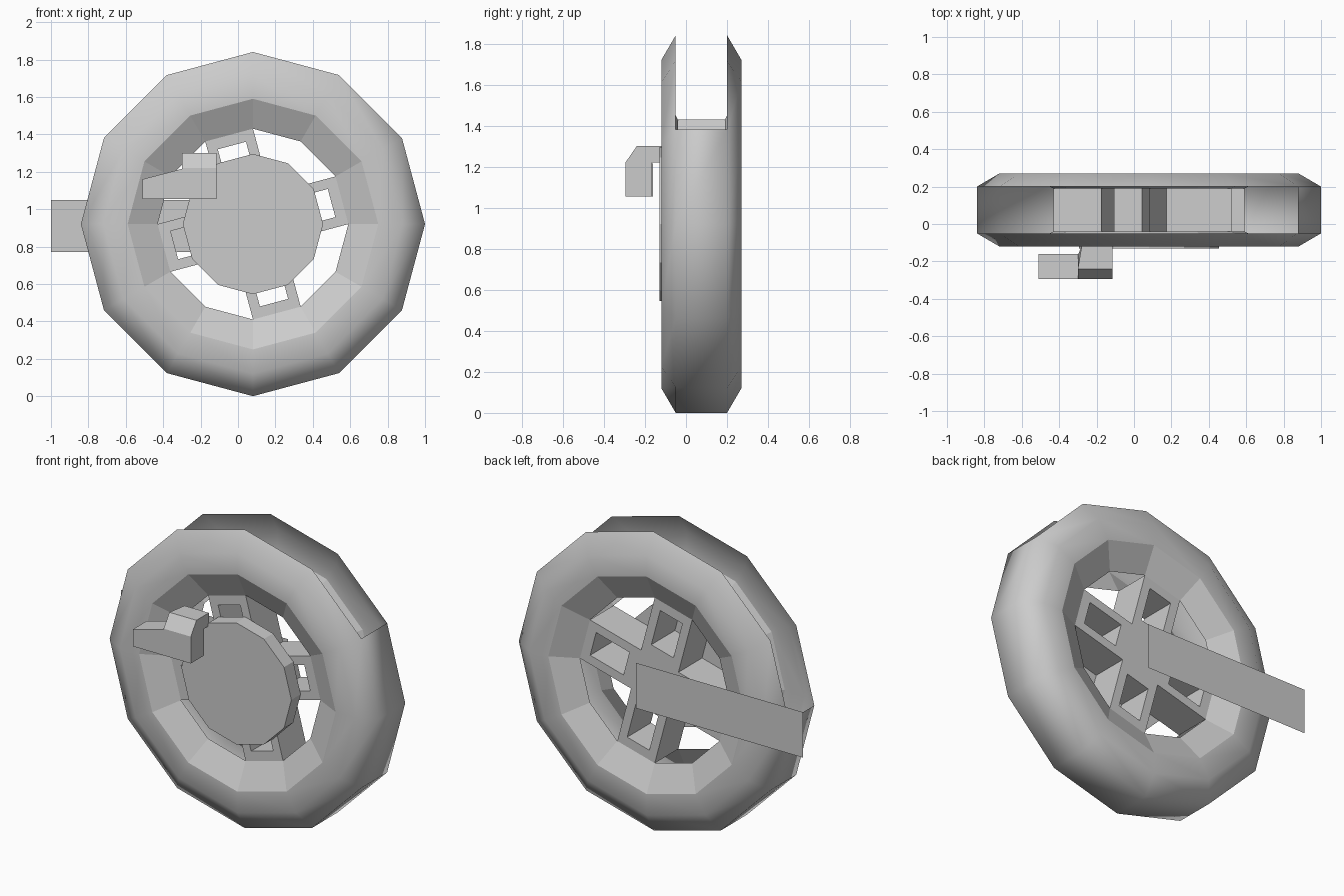
import bpy, bmesh
from math import sin, cos, pi, radians

cube = bpy.data.objects.get("Cube")
if cube:
    bpy.data.objects.remove(cube, do_unlink=True)

CX, CZ, SIDES = 0.08, 0.92, 12
FRONT, BACK = -0.04, 0.19          # depth of the spoke frame

grey = bpy.data.materials.new("plain grey")
grey.use_nodes = True
GREY = (0.6, 0.6, 0.6, 1)
grey.diffuse_color = GREY
grey.node_tree.nodes["Principled BSDF"].inputs["Base Color"].default_value = GREY


def finish(name, bm):
    bmesh.ops.remove_doubles(bm, verts=bm.verts, dist=0.0005)
    bmesh.ops.recalc_face_normals(bm, faces=bm.faces)
    mesh = bpy.data.meshes.new(name)
    bm.to_mesh(mesh)
    bm.free()
    mesh.materials.append(grey)
    obj = bpy.data.objects.new(name, mesh)
    bpy.context.collection.objects.link(obj)
    return obj


def face(bm, points):
    return bm.faces.new([bm.verts.new(p) for p in points])


def polar(r, y, k):
    a = 2 * pi * k / SIDES
    return (CX + r * cos(a), y, CZ + r * sin(a))


def prism(name, outline, at_start, at_end):
    """Closed solid between two placements of the same outline."""
    bm = bmesh.new()
    a = [bm.verts.new(at_start(p)) for p in outline]
    b = [bm.verts.new(at_end(p)) for p in outline]
    bm.faces.new(a)
    bm.faces.new(b[::-1])
    n = len(outline)
    for i in range(n):
        j = (i + 1) % n
        bm.faces.new((a[j], a[i], b[i], b[j]))
    return finish(name, bm)


# Tyre: hollow twelve-sided shell, tread open over the top, open towards the hub
profile = [(0.51, FRONT), (0.67, -0.12), (0.80, -0.12), (0.92, -0.05),
           (0.92, 0.20), (0.80, 0.27), (0.67, 0.27), (0.51, BACK)]
bm = bmesh.new()
for k in range(SIDES):
    for i in range(len(profile) - 1):
        if i == 3 and 1 <= k <= 5:
            continue
        (r0, y0), (r1, y1) = profile[i], profile[i + 1]
        f = face(bm, [polar(r0, y0, k), polar(r0, y0, k + 1),
                      polar(r1, y1, k + 1), polar(r1, y1, k)])
        f.smooth = 0 < i < 6
finish("tyre", bm)

# Spoke frame: cross of four hollow arms with a window through each
HALF, END = 0.132, 0.493
WIN_IN, WIN_OUT, WIN_HALF = 0.20, 0.435, 0.078
bm = bmesh.new()
outer = [(HALF, -HALF), (END, -HALF), (END, HALF), (HALF, HALF)]
inner = [(WIN_IN, -WIN_HALF), (WIN_OUT, -WIN_HALF), (WIN_OUT, WIN_HALF), (WIN_IN, WIN_HALF)]


def place(p, y, a):
    u, v = p
    return (CX + u * cos(a) - v * sin(a), y, CZ + u * sin(a) + v * cos(a))


for arm in range(4):
    a = radians(15 + 90 * arm)
    for i in range(4):
        j = (i + 1) % 4
        for y in (FRONT, BACK):
            face(bm, [place(p, y, a) for p in (outer[i], outer[j], inner[j], inner[i])])
        face(bm, [place(inner[i], FRONT, a), place(inner[j], FRONT, a),
                  place(inner[j], BACK, a), place(inner[i], BACK, a)])
        if i in (0, 2):
            face(bm, [place(outer[i], FRONT, a), place(outer[j], FRONT, a),
                      place(outer[j], BACK, a), place(outer[i], BACK, a)])
for y in (FRONT, BACK):
    face(bm, [place(p, y, radians(15)) for p in
              ((-HALF, -HALF), (HALF, -HALF), (HALF, HALF), (-HALF, HALF))])
finish("spoke_frame", bm)

# Hub cap: twelve-sided disc in front of the spokes
prism("hub_cap", list(range(SIDES)),
      lambda k: polar(0.375, -0.13, k), lambda k: polar(0.375, FRONT, k))

# Handle bracket: hooked profile running out from the hub cap and down
hook = [(-0.12, 1.30), (-0.24, 1.30), (-0.295, 1.22), (-0.295, 1.055),
        (-0.165, 1.055), (-0.165, 1.22), (-0.12, 1.22)]
prism("handle_bracket", hook,
      lambda p: (-0.30 + (0.02 if p[0] > -0.15 else 0), *p),
      lambda p: (-0.115, *p))

# Handle grip: tapered block pointing sideways
grip = [(-0.51, 1.055), (-0.30, 1.055), (-0.30, 1.215), (-0.51, 1.16)]
prism("handle_grip", grip,
      lambda p: (p[0], -0.295, p[1]), lambda p: (p[0], -0.16, p[1]))

# Rear bar: flat strip behind the wheel
bm = bmesh.new()
face(bm, [(x, 0.288, z) for x, z in ((0.14, 0.77), (-1, 0.77), (-1, 1.05), (0.14, 1.05))])
bmesh.ops.reverse_faces(bm, faces=bm.faces)
finish("rear_bar", bm)
